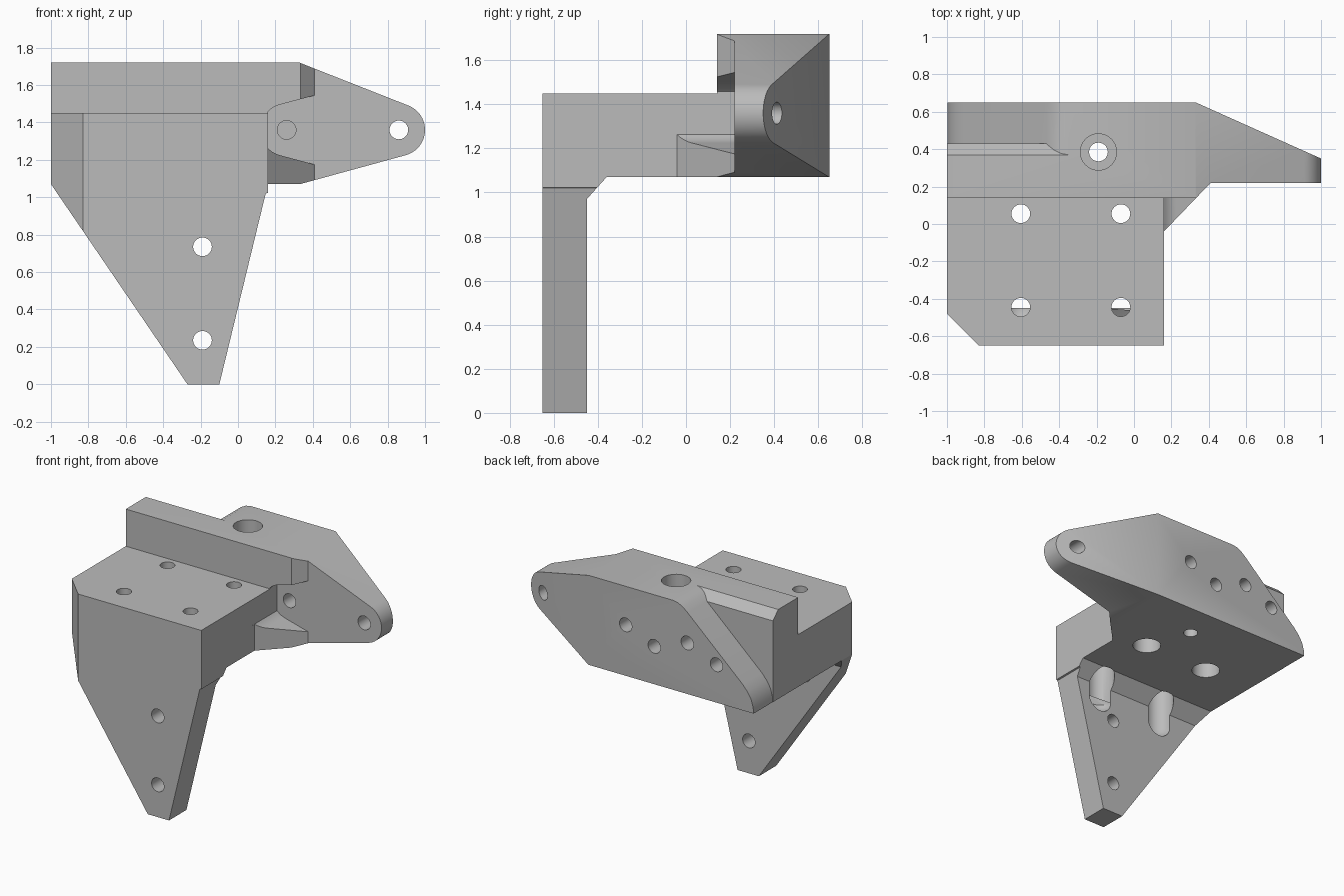
import bpy
import bmesh
from math import sin, cos, radians
from mathutils import Vector, Matrix

default_cube = bpy.data.objects.get("Cube")
if default_cube:
    bpy.data.objects.remove(default_cube, do_unlink=True)

# Axes in which each profile's (u, v, depth) are placed
PLANES = {"xz": (0, 2, 1), "yz": (1, 2, 0), "xy": (0, 1, 2)}


def add_object(name, bm):
    bmesh.ops.recalc_face_normals(bm, faces=bm.faces)
    mesh = bpy.data.meshes.new(name)
    bm.to_mesh(mesh)
    bm.free()
    obj = bpy.data.objects.new(name, mesh)
    bpy.context.collection.objects.link(obj)
    return obj


def prism(name, plane, points, start, end):
    """Extrude a profile along the axis across its plane."""
    u, v, w = PLANES[plane]
    bm = bmesh.new()
    verts = []
    for p in points:
        co = Vector((0, 0, 0))
        co[u], co[v], co[w] = p[0], p[1], start
        verts.append(bm.verts.new(co))
    face = bm.faces.new(verts)
    moved = bmesh.ops.extrude_face_region(bm, geom=[face])["geom"]
    shift = Vector((0, 0, 0))
    shift[w] = end - start
    bmesh.ops.translate(bm, vec=shift,
                        verts=[g for g in moved if isinstance(g, bmesh.types.BMVert)])
    return add_object(name, bm)


def arc(cx, cy, r, a0, a1, steps):
    angles = [radians(a0 + (a1 - a0) * i / steps) for i in range(steps + 1)]
    return [(cx + r * cos(a), cy + r * sin(a)) for a in angles]


def bore(plane, u, v, r, start, end):
    return prism("bore", plane, arc(u, v, r, 0, 348.75, 31), start, end)


def ball(x, y, z, r):
    bm = bmesh.new()
    bmesh.ops.create_uvsphere(bm, u_segments=32, v_segments=16, radius=r,
                              matrix=Matrix.Translation((x, y, z)))
    return add_object("bore_end", bm)


def combine(target, tool, operation):
    """Apply a boolean and discard the tool."""
    tool.hide_render = True
    mod = target.modifiers.new("cut", "BOOLEAN")
    mod.operation = operation
    mod.solver = "EXACT"
    mod.object = tool
    bpy.ops.object.select_all(action="DESELECT")
    bpy.context.view_layer.objects.active = target
    target.select_set(True)
    bpy.ops.object.modifier_apply(modifier=mod.name)
    bpy.data.objects.remove(tool, do_unlink=True)


# Bracket body: side profile, trimmed by the front outline and the footprint
side = [(-0.8, 0), (-0.45, 0), (-0.45, 0.97), (-0.36, 1.07), (0.8, 1.07),
        (0.8, 1.72), (0.14, 1.72), (0.14, 1.45), (-0.8, 1.45)]
outline = [(-0.202, -0.1), (-0.124, -0.1), (0.148, 1.02)]
outline += arc(0.86, 1.36, 0.14, -74.8, 68.7, 20)
outline += [(0.125, 1.8), (-1.1, 1.8), (-1.1, 1.217)]
footprint = [(-0.83, -0.65), (0.16, -0.65), (0.16, -0.04), (0.41, 0.22), (1.0, 0.22),
             (1.0, 0.35), (0.33, 0.65), (-1, 0.65), (-1, -0.48)]
bracket = prism("bracket", "yz", side, -1.2, 1.2)
combine(bracket, prism("outline", "xz", outline, -0.9, 0.9), "INTERSECT")
combine(bracket, prism("footprint", "xy", footprint, -0.2, 2), "INTERSECT")

# Rounded slope on the back, leaving a bevelled ridge in front of it
slope = [(-0.34, 1.8), (-0.34, 1.722), (-0.39, 1.713), (-0.43, 1.693), (-0.47, 1.66),
         (-0.91, 1.26), (-0.95, 1.215), (-0.98, 1.165), (-0.995, 1.11), (-1.0, 1.05),
         (-1.1, 1.05), (-1.1, 1.8)]
ridge = [(0.29, 1.8), (0.43, 1.66), (0.43, 1.0), (0.8, 1.0), (0.8, 1.85), (0.29, 1.85)]
slope_cut = prism("slope_cut", "xz", slope, 0.2, 0.9)
combine(slope_cut, prism("ridge_cut", "yz", ridge, -1.3, 0), "INTERSECT")
combine(bracket, slope_cut, "DIFFERENCE")

# Flared notch beside the ear
notch = arc(0.26, 1.36, 0.14, 105, 135.6, 6) + arc(0.26, 1.36, 0.14, 224.4, 255, 6)
notch += [(0.6, 1.124), (0.6, 1.595)]
combine(bracket, prism("notch", "xz", notch, -0.1, 0.22), "DIFFERENCE")

# Front plate, ear and notch holes: x, z, start y, end y
holes = [(-0.19, 0.735, -0.8, -0.3), (-0.19, 0.235, -0.8, -0.3),
         (0.86, 1.36, 0.1, 0.8), (0.26, 1.36, 0.1, 0.48)]
# Blind holes in the back
holes += [(x, z, 0.4, 0.8) for x, z in
          ((0.03, 1.44), (-0.2, 1.345), (-0.465, 1.44), (-0.7, 1.345))]
for x, z, y0, y1 in holes:
    combine(bracket, bore("xz", x, z, 0.05, y0, y1), "DIFFERENCE")

# Vertical bolt holes, counterbored from below, round-ended where they cut the plate
for x in (-0.605, -0.07):
    for y in (0.055, -0.445):
        combine(bracket, bore("xy", x, y, 0.05, 0.9, 1.6), "DIFFERENCE")
        combine(bracket, bore("xy", x, y, 0.097, 0.87, 1.22), "DIFFERENCE")
    combine(bracket, ball(x, -0.445, 0.87, 0.097), "DIFFERENCE")

# Rear bolt hole, counterbored from above
combine(bracket, bore("xy", -0.19, 0.385, 0.05, 0.9, 1.9), "DIFFERENCE")
combine(bracket, bore("xy", -0.19, 0.385, 0.097, 1.45, 1.9), "DIFFERENCE")

# Finish
grey = bpy.data.materials.new("plain_grey")
grey.use_nodes = True
colour = (0.5, 0.5, 0.5, 1)
grey.diffuse_color = colour
grey.node_tree.nodes["Principled BSDF"].inputs["Base Color"].default_value = colour
bracket.data.materials.clear()
bracket.data.materials.append(grey)
bpy.ops.object.select_all(action="DESELECT")
bracket.select_set(True)
bpy.context.view_layer.objects.active = bracket
bpy.ops.object.shade_smooth_by_angle(angle=radians(30))
